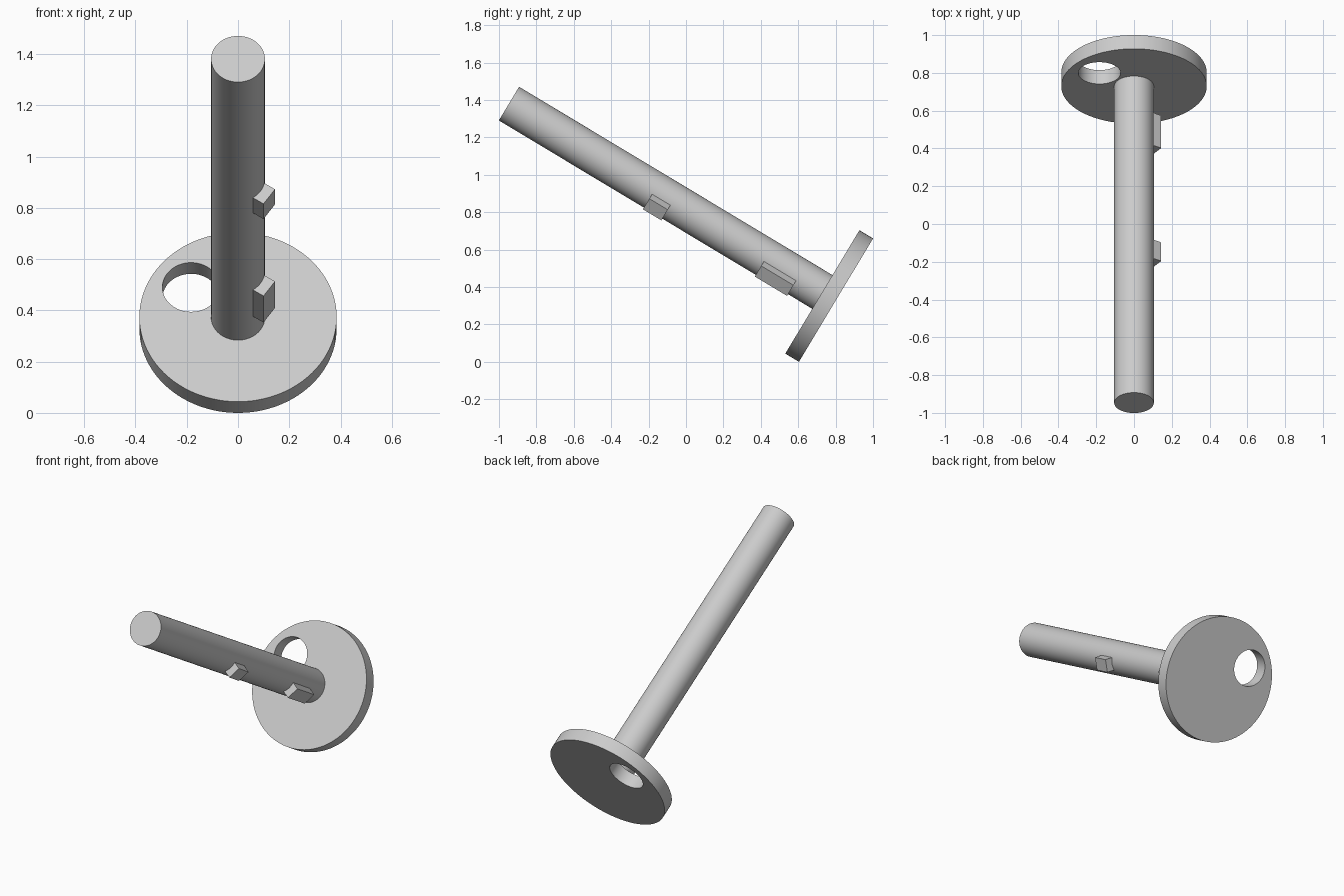
import bpy
from math import radians
from mathutils import Matrix

default = bpy.data.objects.get("Cube")
if default:
    bpy.data.objects.remove(default, do_unlink=True)

grey = bpy.data.materials.new("plain grey")
grey.use_nodes = True
grey.diffuse_color = (0.6, 0.6, 0.6, 1)
grey.node_tree.nodes["Principled BSDF"].inputs["Base Color"].default_value = (0.6, 0.6, 0.6, 1)

# Key frame: local z runs along the shaft, origin at the back of the head
frame = Matrix.Translation((0, 0.802, 0.33)) @ Matrix.Rotation(radians(59), 4, 'X')


def finish(name, local):
    """Name the new part, bake its placement into the mesh and colour it."""
    obj = bpy.context.object
    obj.name = obj.data.name = name
    obj.data.transform(frame @ local)
    obj.data.materials.append(grey)
    return obj


def cylinder(name, radius, start, end, x=0, y=0, sides=96):
    bpy.ops.mesh.primitive_cylinder_add(vertices=sides, radius=radius, depth=end - start)
    obj = finish(name, Matrix.Translation((x, y, (start + end) / 2)))
    bpy.ops.object.shade_smooth_by_angle(angle=radians(30))
    return obj


def tooth(name, start, end, inner=0.07, outer=0.147, width=0.08):
    """Block on the shaft, turned around the shaft axis."""
    bpy.ops.mesh.primitive_cube_add(size=1)
    turn = Matrix.Rotation(radians(-34), 4, 'Z')
    place = Matrix.Translation(((inner + outer) / 2, 0, (start + end) / 2))
    size = Matrix.Diagonal((outer - inner, width, end - start, 1))
    return finish(name, turn @ place @ size)


# Round head with an off-centre hole
head = cylinder("head_disc", 0.385, 0, 0.085)
cutter = cylinder("hole_cutter", 0.112, -0.1, 0.2, -0.183, 0.136, 64)
cutter.hide_render = True
cut = head.modifiers.new("hole", 'BOOLEAN')
cut.operation = 'DIFFERENCE'
cut.solver = 'EXACT'
cut.object = cutter
bpy.ops.object.select_all(action='DESELECT')
head.select_set(True)
bpy.context.view_layer.objects.active = head
bpy.ops.object.modifier_apply(modifier=cut.name)
bpy.data.objects.remove(cutter, do_unlink=True)
bpy.ops.object.shade_smooth_by_angle(angle=radians(30))

# Long shaft and its two teeth
cylinder("shaft", 0.105, 0.04, 2.04)
tooth("long_tooth", 0.236, 0.437)
tooth("short_tooth", 1.02, 1.135)
